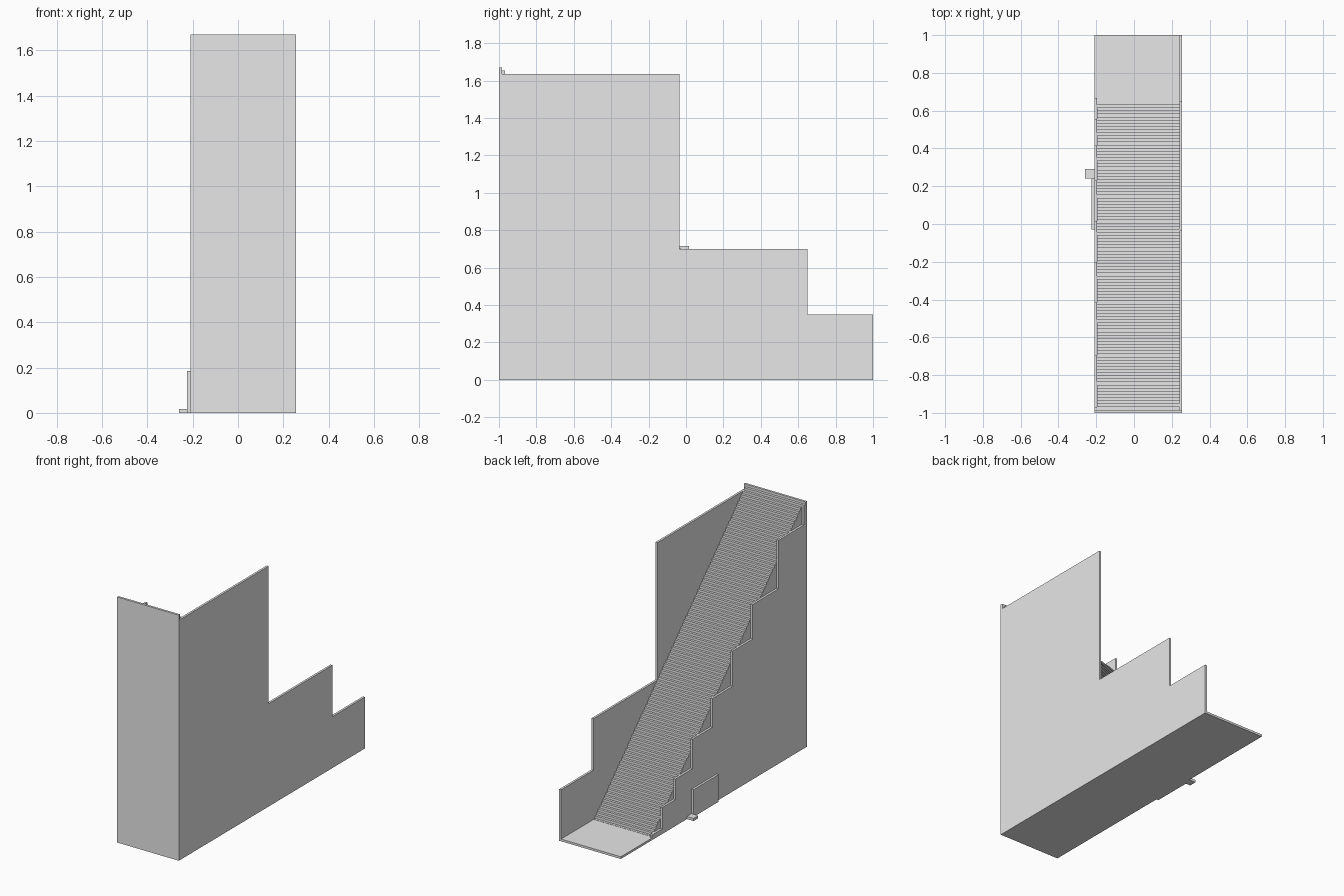
import bpy
import bmesh

cube = bpy.data.objects.get("Cube")
if cube:
    bpy.data.objects.remove(cube, do_unlink=True)

grey = bpy.data.materials.new("plain grey")
grey.use_nodes = True
grey.diffuse_color = (0.8, 0.8, 0.8, 1)
grey.node_tree.nodes["Principled BSDF"].inputs["Base Color"].default_value = (0.8, 0.8, 0.8, 1)


def extrude_profile(name, profile, x0, x1):
    """Extrude a (y, z) outline between two x positions."""
    bm = bmesh.new()
    face = bm.faces.new([bm.verts.new((x0, y, z)) for y, z in profile])
    result = bmesh.ops.extrude_face_region(bm, geom=[face])
    moved = [v for v in result["geom"] if isinstance(v, bmesh.types.BMVert)]
    bmesh.ops.translate(bm, verts=moved, vec=(x1 - x0, 0, 0))
    bmesh.ops.recalc_face_normals(bm, faces=bm.faces)
    mesh = bpy.data.meshes.new(name)
    bm.to_mesh(mesh)
    bm.free()
    mesh.materials.append(grey)
    obj = bpy.data.objects.new(name, mesh)
    bpy.context.collection.objects.link(obj)
    return obj


def box(name, x0, x1, y0, y1, z0, z1):
    return extrude_profile(name, [(y0, z0), (y1, z0), (y1, z1), (y0, z1)], x0, x1)


def stepped_outline(steps, end, base=0.0):
    """Steps are (y of the riser, height of the tread), climbing towards -y."""
    outline = [(end, base), (steps[0][0], base)]
    for i, (y, z) in enumerate(steps):
        next_y = steps[i + 1][0] if i + 1 < len(steps) else end
        outline += [(y, z), (next_y, z)]
    return outline


LEFT, RIGHT = 0.255, -0.21
THICK = 0.015
FLOOR = 0.015

# Floor slab and tall front wall
box("floor_slab", RIGHT, LEFT, -1, 1, 0, FLOOR)
box("front_wall", RIGHT, LEFT, -1, -1 + THICK, 0, 1.67)

# Left wall with three big steps
left_steps = [(1, 0.35), (0.65, 0.70), (-0.035, 1.635)]
extrude_profile("left_wall", stepped_outline(left_steps, -1), LEFT - THICK, LEFT)

# Right wall with many steps following the stairs
right_steps = [(0.667, 0.035), (0.555, 0.18), (0.415, 0.32), (0.23, 0.52), (0.015, 0.715),
               (-0.20, 0.955), (-0.415, 1.19), (-0.695, 1.52), (-0.97, 1.652)]
extrude_profile("right_wall", stepped_outline(right_steps, -1), RIGHT, RIGHT + THICK)

# Long flight of one hundred stairs
COUNT = 100
run, rise = 1.65 / COUNT, 1.67 / COUNT
stairs = [(0.65 - i * run, (i + 1) * rise) for i in range(COUNT - 1)]
extrude_profile("stairs", stepped_outline(stairs, -1 + THICK, FLOOR),
                RIGHT + THICK, LEFT - THICK)

# Outer side panel and the small block beside it
box("side_panel", -0.225, RIGHT, -0.03, 0.24, 0, 0.185)
box("side_block", -0.26, RIGHT, 0.24, 0.29, 0, 0.018)
